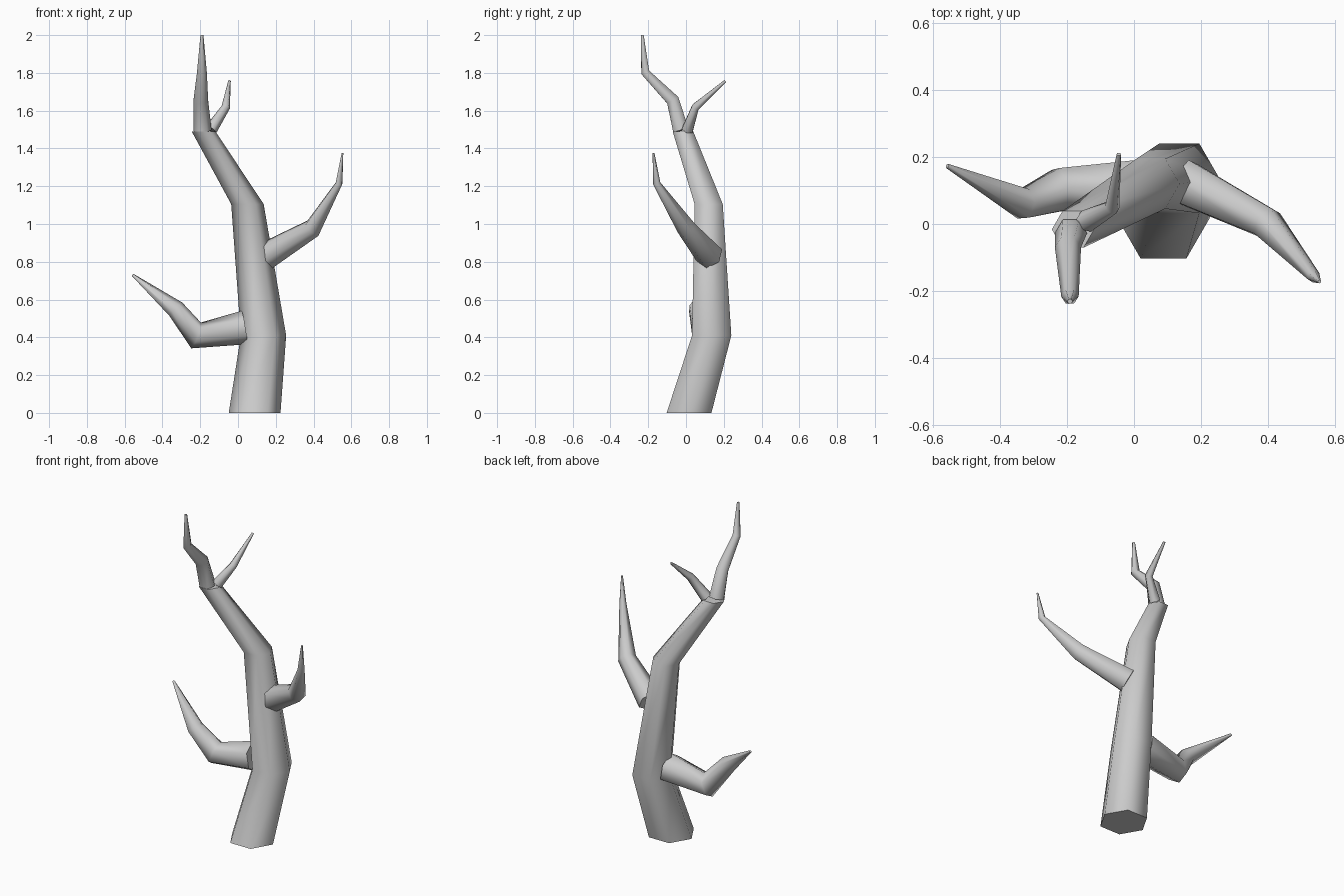
import bpy, bmesh, math
from mathutils import Vector

if "Cube" in bpy.data.objects:
    bpy.data.objects.remove(bpy.data.objects["Cube"])

SIDES = 6
X, Z = Vector((1, 0, 0)), Vector((0, 0, 1))


def limb(name, rings, ref, level=False):
    """Tapered six-sided tube through rings of (x, y, z, radius)."""
    pts = [Vector(r[:3]) for r in rings]
    dirs = [(b - a).normalized() for a, b in zip(pts, pts[1:])]
    bm = bmesh.new()
    loops = []
    u = ref.copy()
    for i, p in enumerate(pts):
        n = Z if level else (dirs[max(i - 1, 0)] + dirs[min(i, len(dirs) - 1)]).normalized()
        # carry the ring orientation along the limb without twist
        u = (u - n * u.dot(n)).normalized()
        v = n.cross(u)
        loops.append([bm.verts.new(p + rings[i][3] * (
            u * math.cos(k * math.tau / SIDES) + v * math.sin(k * math.tau / SIDES)))
            for k in range(SIDES)])
    for a, b in zip(loops, loops[1:]):
        for k in range(SIDES):
            j = (k + 1) % SIDES
            bm.faces.new((a[k], a[j], b[j], b[k])).smooth = True
    caps = [bm.faces.new(loops[0][::-1]), bm.faces.new(loops[-1])]
    for f in caps:
        for e in f.edges:
            e.smooth = False
    mesh = bpy.data.meshes.new(name)
    bm.to_mesh(mesh)
    bm.free()
    obj = bpy.data.objects.new(name, mesh)
    bpy.context.collection.objects.link(obj)
    return obj


# Trunk with level rings
limb("trunk", [(0.088, 0.016, 0, 0.137), (0.135, 0.136, 0.41, 0.12),
               (0.05, 0.12, 1.105, 0.086), (-0.182, -0.016, 1.49, 0.063)], X, level=True)

# Low branch reaching left
limb("left_branch", [(0.035, 0.115, 0.452, 0.09), (-0.222, 0.102, 0.41, 0.073),
                     (-0.33, 0.06, 0.55, 0.049), (-0.557, 0.173, 0.73, 0.007)], Z)

# Middle branch reaching right and forward
limb("right_branch", [(0.15, 0.125, 0.832, 0.075), (0.397, 0.002, 0.978, 0.052),
                      (0.535, -0.155, 1.215, 0.02), (0.553, -0.172, 1.375, 0.005)], Z)

# Forked twigs at the top of the trunk
limb("top_twig", [(-0.188, -0.027, 1.495, 0.048), (-0.197, -0.07, 1.655, 0.039),
                  (-0.191, -0.216, 1.803, 0.026), (-0.191, -0.231, 2.0, 0.008)], X)
limb("back_twig", [(-0.143, 0.008, 1.5, 0.034), (-0.065, 0.05, 1.618, 0.023),
                   (-0.045, 0.208, 1.757, 0.007)], X)
